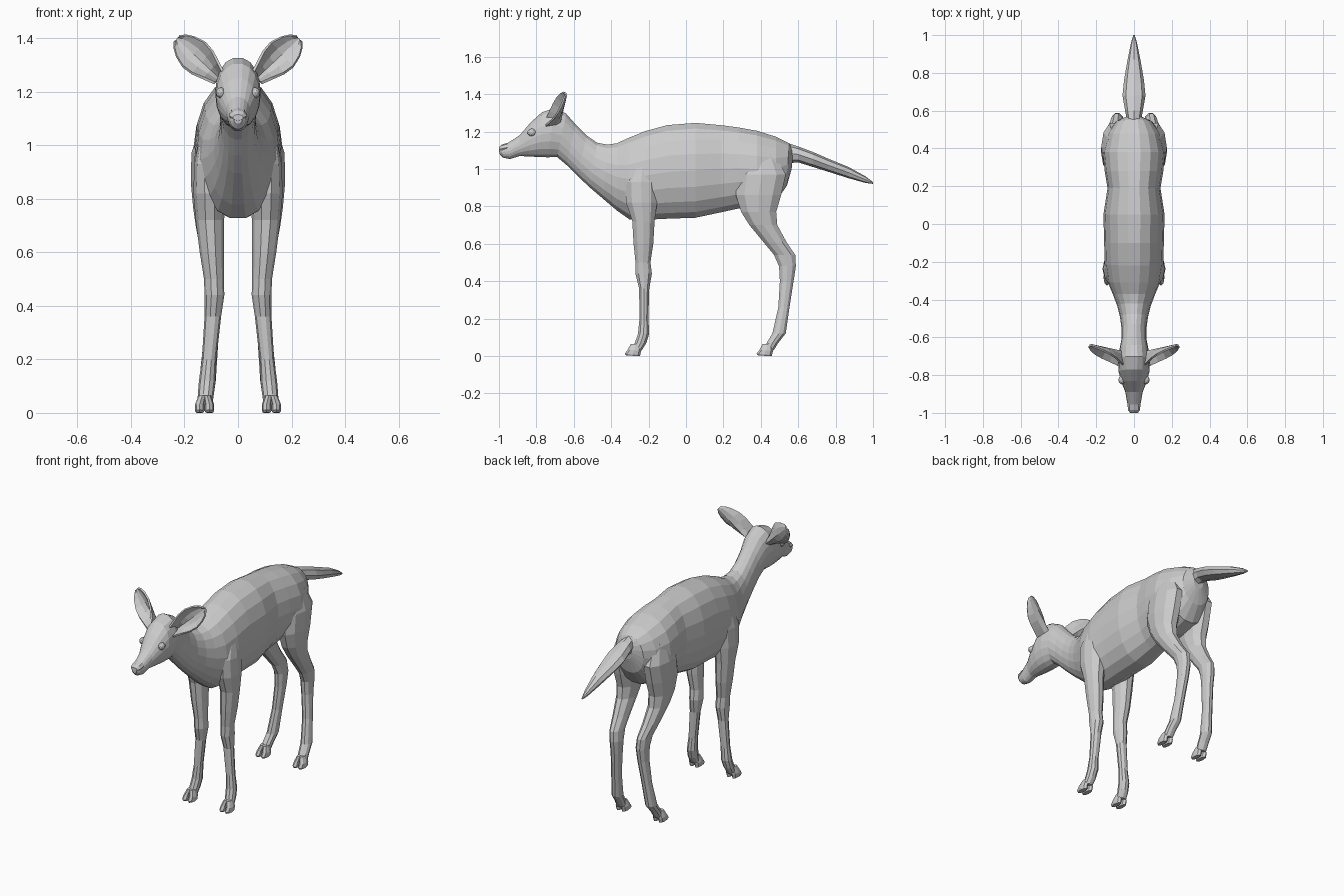
import bpy, bmesh, math
from mathutils import Vector


def finish(name, bm, mirror=False):
    bmesh.ops.recalc_face_normals(bm, faces=bm.faces)
    me = bpy.data.meshes.new(name)
    bm.to_mesh(me)
    bm.free()
    ob = bpy.data.objects.new(name, me)
    bpy.context.collection.objects.link(ob)
    if mirror:
        m = ob.modifiers.new("mirror", 'MIRROR')
        m.use_mirror_merge = False
    return ob


def add_loft(bm, rings, n, power=1.0):
    """Skin over ellipses; ring = (y1, z1, y2, z2, centre x, half width)."""
    loops = []
    for y1, z1, y2, z2, cx, w in rings:
        a, b = Vector((cx, y1, z1)), Vector((cx, y2, z2))
        mid, half = (a + b) / 2, (a - b) / 2
        loop = []
        for i in range(n):
            t = 2 * math.pi * i / n
            c = math.copysign(abs(math.cos(t)) ** power, math.cos(t))
            loop.append(bm.verts.new(mid + half * math.sin(t) + Vector((w * c, 0, 0))))
        loops.append(loop)
    for p, q in zip(loops, loops[1:]):
        for i in range(n):
            j = (i + 1) % n
            bm.faces.new((p[i], p[j], q[j], q[i]))
    bm.faces.new(loops[0])
    bm.faces.new(loops[-1])


# torso, neck and head: top y, top z, bottom y, bottom z, half width
torso = [
    (.575, 1.10, .565, 1.00, .035), (.55, 1.14, .54, .91, .095), (.48, 1.175, .48, .82, .14),
    (.38, 1.207, .38, .79, .165), (.28, 1.225, .28, .785, .155), (.19, 1.237, .19, .765, .14),
    (.05, 1.25, .05, .735, .162), (-.10, 1.238, -.10, .73, .158), (-.22, 1.205, -.20, .725, .155),
    (-.31, 1.168, -.30, .725, .14), (-.37, 1.14, -.37, .775, .113), (-.42, 1.132, -.44, .835, .09),
    (-.475, 1.142, -.51, .895, .074), (-.53, 1.18, -.58, .96, .066), (-.59, 1.24, -.64, 1.02, .067)]
head = [
    (-.64, 1.297, -.69, 1.062, .077), (-.70, 1.328, -.74, 1.06, .085), (-.77, 1.305, -.79, 1.062, .082),
    (-.83, 1.25, -.84, 1.065, .068), (-.89, 1.18, -.89, 1.068, .046), (-.955, 1.138, -.94, 1.052, .036),
    (-.988, 1.122, -.98, 1.06, .028), (-1.0, 1.105, -.997, 1.08, .015)]
bm = bmesh.new()
add_loft(bm, [(a, b, c, d, 0, w) for a, b, c, d, w in torso + head], 18, 0.9)
finish("body", bm)

# tail: flattened leaf shape
tail = [(.54, 1.14, .54, 1.03, 0, .035), (.60, 1.12, .60, 1.035, 0, .047), (.68, 1.09, .68, 1.01, 0, .061),
        (.76, 1.055, .76, .985, 0, .053), (.87, 1.01, .87, .95, 0, .034), (.96, .96, .96, .925, 0, .016),
        (1.0, .93, 1.0, .92, 0, .004)]
bm = bmesh.new()
add_loft(bm, tail, 8)
finish("tail", bm)

# legs: height, front y, back y, centre x, half width
legs = {
    "front_leg": [(1.02, -.28, -.18, .115, .03), (.93, -.33, -.15, .108, .055), (.82, -.325, -.15, .105, .062),
                  (.72, -.29, -.165, .105, .053), (.60, -.283, -.172, .098, .045), (.50, -.272, -.188, .09, .037),
                  (.44, -.273, -.18, .088, .037), (.36, -.252, -.195, .094, .031), (.20, -.25, -.2, .108, .027),
                  (.12, -.258, -.195, .115, .031), (.07, -.275, -.21, .12, .03), (.03, -.29, -.235, .124, .028)],
    "hind_leg": [(1.08, .33, .48, .105, .035), (.97, .27, .54, .108, .066), (.86, .26, .515, .108, .068),
                 (.77, .29, .487, .108, .06), (.70, .335, .492, .107, .051), (.61, .41, .54, .1, .042),
                 (.54, .468, .587, .092, .035), (.48, .495, .59, .088, .035), (.40, .5, .577, .09, .031),
                 (.26, .492, .555, .102, .028), (.12, .46, .535, .114, .031), (.07, .43, .495, .12, .03),
                 (.03, .415, .47, .124, .028)]}
for name, rows in legs.items():
    bm = bmesh.new()
    add_loft(bm, [(f, z, b, z, x, w) for z, f, b, x, w in rows], 10)
    finish(name, bm, True)

# cloven hooves, two toes per foot
for name, y in (("front_hooves", -.275), ("hind_hooves", .43)):
    bm = bmesh.new()
    for x in (.107, .143):
        add_loft(bm, [(y - .02, .065, y + .035, .065, x * .5 + .0615, .014),
                      (y - .037, .033, y + .035, .028, x, .018),
                      (y - .052, .012, y + .03, .004, x, .018),
                      (y - .045, .002, y + .028, 0, x, .014)], 8)
    finish(name, bm, True)

# ears: cupped leaves opening to the front
bm = bmesh.new()
base, tip = Vector((.07, -.675, 1.25)), Vector((.228, -.64, 1.398))
across = Vector((-.68, 0, .73))
rows = []
for t, w in ((0, .025), (.2, .04), (.4, .056), (.6, .061), (.8, .049), (.93, .032), (1, .013)):
    cup = .065 * (1 - t) + .01
    rows.append([bm.verts.new(base.lerp(tip, t) + across * w * s + Vector((0, -cup * s * s, 0)))
                 for s in (-1, -.5, 0, .5, 1)])
for p, q in zip(rows, rows[1:]):
    for i in range(4):
        bm.faces.new((p[i], p[i + 1], q[i + 1], q[i]))
ear = finish("ears", bm, True)
thick = ear.modifiers.new("thickness", 'SOLIDIFY')
thick.thickness = .01
thick.offset = 0

# eyes with brow bumps
bm = bmesh.new()
bmesh.ops.create_icosphere(bm, subdivisions=2, radius=1)
for v in bm.verts:
    v.co = Vector((.064 + v.co.x * .018, -.825 + v.co.y * .024, 1.195 + v.co.z * .021))
finish("eyes", bm, True)

# nostrils pad at the end of the muzzle
bm = bmesh.new()
add_loft(bm, [(-.955, 1.14, -.955, 1.09, 0, .034), (-.985, 1.13, -.985, 1.087, 0, .032),
              (-1.0, 1.115, -1.0, 1.092, 0, .02)], 8)
finish("nose", bm)
